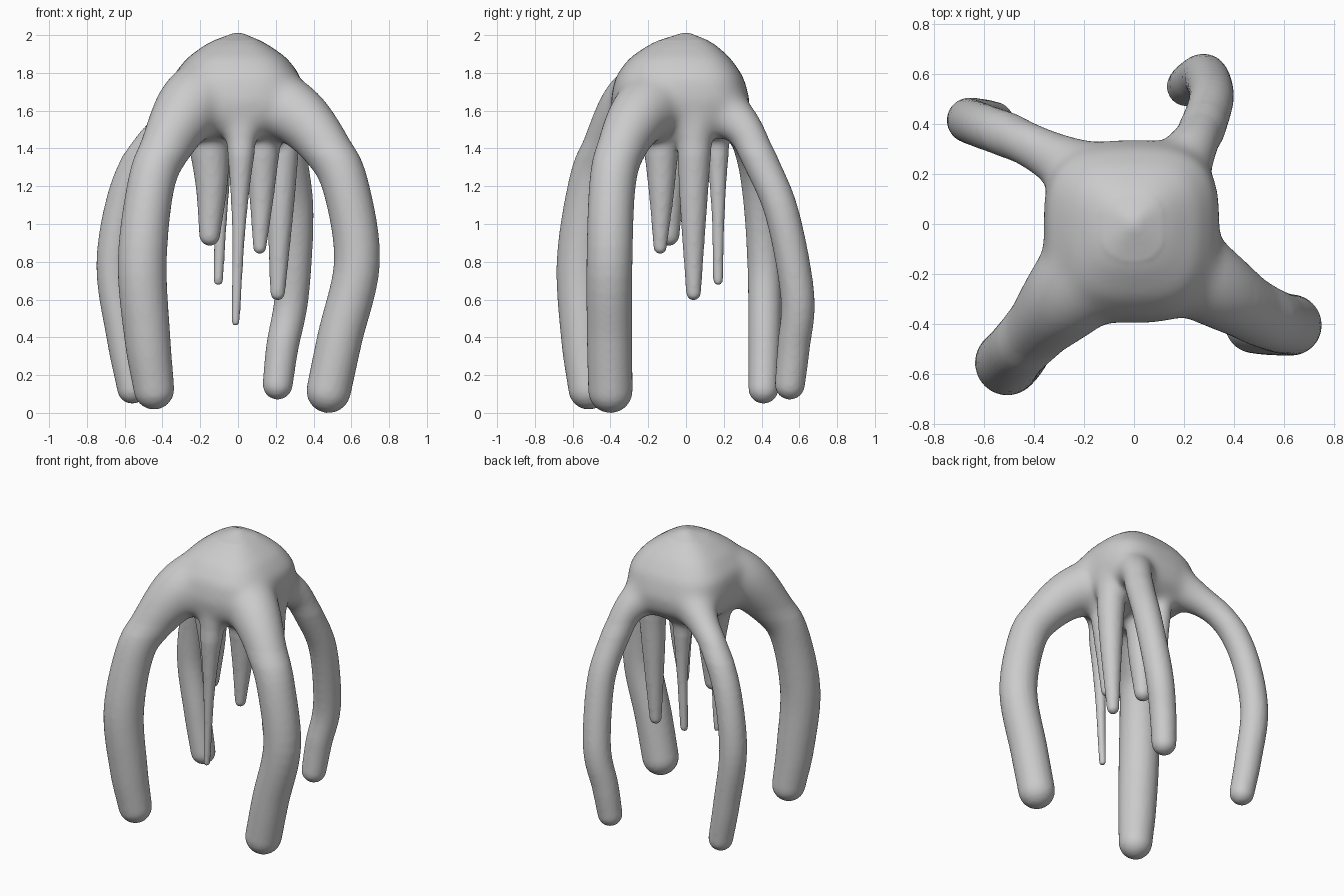
import bpy, bmesh, math
from mathutils import Vector

if "Cube" in bpy.data.objects:
    bpy.data.objects.remove(bpy.data.objects["Cube"])


def spline(pts, steps=6):
    """Catmull-Rom samples through (x, y, z, radius) points."""
    p = [Vector(q) for q in pts]
    p = [2 * p[0] - p[1]] + p + [2 * p[-1] - p[-2]]
    out = []
    for a, b, c, d in zip(p, p[1:], p[2:], p[3:]):
        for i in range(steps):
            t = i / steps
            out.append(0.5 * (2 * b + (c - a) * t + (2 * a - 5 * b + 4 * c - d) * t * t
                              + (3 * b - a - 3 * c + d) * t ** 3))
    return out + [p[-2]]


def skin_rings(bm, rings):
    rows = [[bm.verts.new(v) for v in r] for r in rings]
    n = len(rows[0])
    faces = []
    for a, b in zip(rows, rows[1:]):
        for i in range(n):
            j = (i + 1) % n
            faces.append(bm.faces.new((a[i], a[j], b[j], b[i])))
    faces += [bm.faces.new(rows[0][::-1]), bm.faces.new(rows[-1])]
    bmesh.ops.recalc_face_normals(bm, faces=faces)


def tube(bm, pts, sides=24):
    """Tapered limb with a rounded tip."""
    s = spline(pts)
    pos = [v.to_3d() for v in s]
    rad = [v[3] for v in s]
    tan = (pos[-1] - pos[-2]).normalized()
    end, r = pos[-1].copy(), rad[-1]
    for k in range(1, 6):
        a = k / 5 * math.pi * 0.47
        pos.append(end + tan * r * math.sin(a))
        rad.append(r * math.cos(a))
    prev = (pos[1] - pos[0]).normalized()
    quat = prev.to_track_quat('Z', 'Y')
    rings = []
    for i, c in enumerate(pos):
        t = (pos[min(i + 1, len(pos) - 1)] - pos[max(i - 1, 0)]).normalized()
        quat = prev.rotation_difference(t) @ quat
        prev = t
        rings.append([c + quat @ Vector((math.cos(2 * math.pi * k / sides) * rad[i],
                                         math.sin(2 * math.pi * k / sides) * rad[i], 0))
                      for k in range(sides)])
    skin_rings(bm, rings)


def dome(bm, levels, sides=48, power=3.0):
    """Squarish dome; each level is z, left, right, front, back."""
    rings = []
    for z, l, r, f, b in levels:
        ring = []
        for k in range(sides):
            a = 2 * math.pi * k / sides
            c, s = math.cos(a), math.sin(a)
            m = (abs(c) ** power + abs(s) ** power) ** (-1 / power)
            ring.append(Vector((c * m * (r if c > 0 else l), s * m * (b if s > 0 else f), z)))
        rings.append(ring)
    skin_rings(bm, rings)


# Dome body
bm = bmesh.new()
dome(bm, [(1.46, .20, .20, .26, .20), (1.48, .28, .25, .33, .26), (1.55, .345, .315, .385, .325),
          (1.65, .365, .345, .40, .34), (1.78, .35, .335, .375, .305), (1.88, .27, .26, .30, .235),
          (1.96, .16, .145, .18, .145), (2.012, .02, .02, .02, .02)])

# Four arched legs
legs = [
    # front left
    [(-.12, -.13, 1.70, .22), (-.26, -.28, 1.61, .185), (-.388, -.42, 1.40, .136),
     (-.462, -.50, 1.2, .125), (-.507, -.555, .8, .13), (-.48, -.54, .4, .122), (-.445, -.515, .125, .108)],
    # front right
    [(.14, -.13, 1.66, .20), (.32, -.25, 1.57, .165), (.472, -.345, 1.40, .132),
     (.57, -.39, 1.2, .123), (.63, -.405, .8, .122), (.54, -.405, .4, .12), (.48, -.40, .117, .118)],
    # back left
    [(-.18, .18, 1.62, .16), (-.33, .27, 1.53, .105), (-.48, .345, 1.40, .092), (-.60, .39, 1.15, .09),
     (-.66, .415, .78, .09), (-.61, .415, .4, .086), (-.56, .41, .128, .08)],
    # back right
    [(.16, .19, 1.60, .15), (.235, .31, 1.50, .105), (.28, .40, 1.32, .092), (.31, .51, 1.05, .09),
     (.285, .59, .62, .09), (.235, .57, .35, .086), (.21, .55, .15, .08)],
]
for leg in legs:
    tube(bm, leg)

# Hanging tendrils with flared roots
tendrils = [
    [(-.15, -.09, 1.56, .17), (-.15, -.09, 1.42, .115), (-.14, -.09, 1.2, .085), (-.15, -.09, .94, .056)],
    [(-.09, .15, 1.56, .14), (-.09, .165, 1.42, .07), (-.09, .17, 1.1, .038), (-.105, .17, .70, .027)],
    [(.13, -.12, 1.56, .16), (.13, -.13, 1.42, .1), (.125, -.13, 1.15, .066), (.115, -.137, .875, .036)],
    [(.21, .05, 1.56, .13), (.23, .045, 1.42, .095), (.225, .04, 1.1, .073), (.21, .04, .635, .04)],
    [(.02, -.26, 1.57, .13), (.017, -.315, 1.42, .08), (.005, -.33, 1.0, .038), (-.013, -.33, .48, .023)],
]
for t in tendrils:
    tube(bm, t, 16)

me = bpy.data.meshes.new("domed_body_with_legs")
bm.to_mesh(me)
bm.free()
body = bpy.data.objects.new("domed_body_with_legs", me)
bpy.context.collection.objects.link(body)

# Fuse everything into one skin
m = body.modifiers.new("fuse", 'REMESH')
m.mode = 'VOXEL'
m.voxel_size = 0.012
dg = bpy.context.evaluated_depsgraph_get()
fused = bpy.data.meshes.new_from_object(body.evaluated_get(dg))
body.modifiers.clear()
body.data = fused

# Soften lightly overall, and strongly around the dome so limbs blend in
bm = bmesh.new()
bm.from_mesh(fused)
for i in range(3):
    bmesh.ops.smooth_vert(bm, verts=bm.verts, factor=0.5, use_axis_x=True, use_axis_y=True, use_axis_z=True)
for i in range(50):
    zone = [v for v in bm.verts if 1.36 + 0.08 * i / 50 < v.co.z < 1.97]
    bmesh.ops.smooth_vert(bm, verts=zone, factor=0.5, use_axis_x=True, use_axis_y=True, use_axis_z=True)
for f in bm.faces:
    f.smooth = True
bm.to_mesh(fused)
bm.free()
